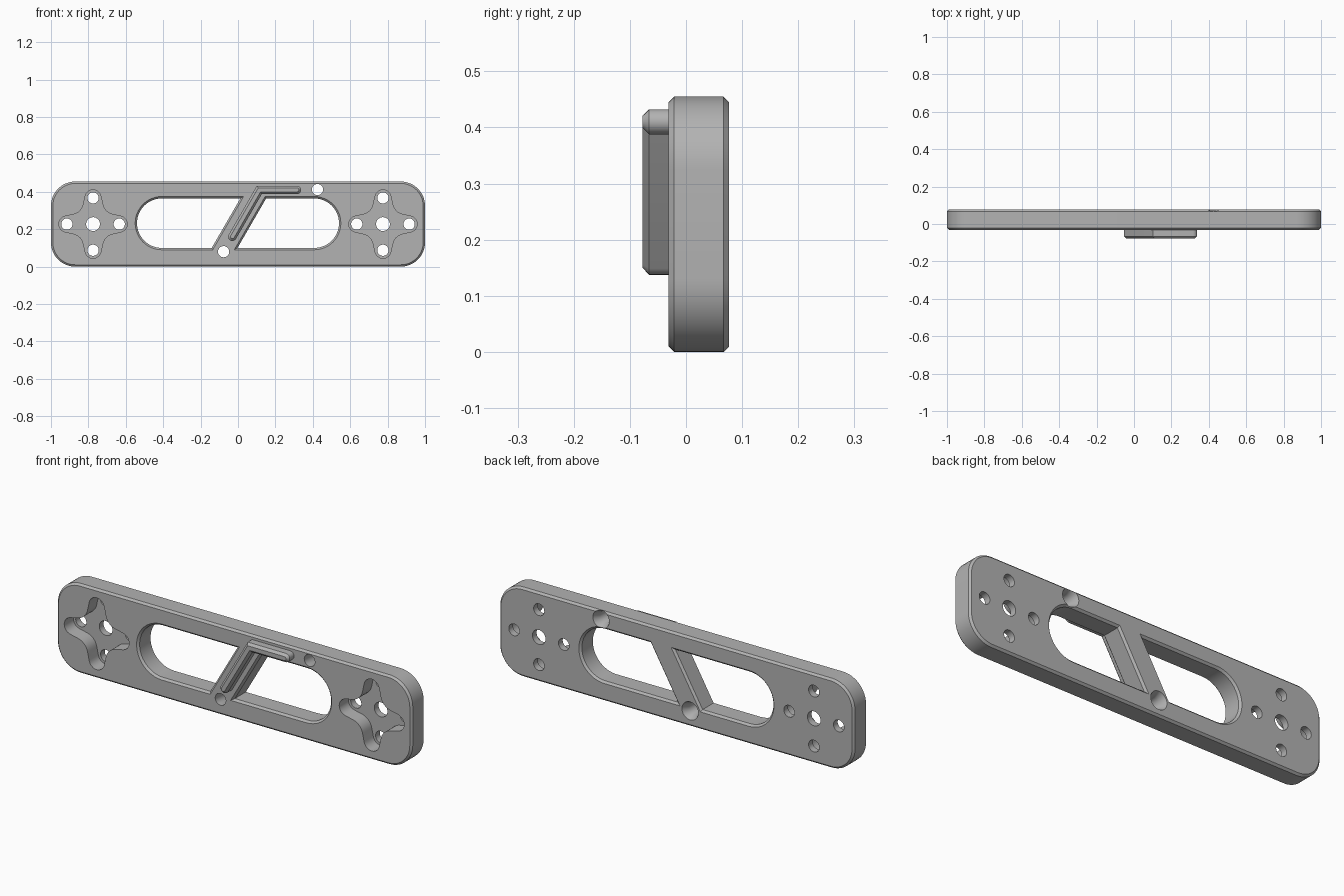
import bpy, bmesh
from math import cos, sin, radians
from mathutils import Vector

if "Cube" in bpy.data.objects:
    bpy.data.objects.remove(bpy.data.objects["Cube"])

FRONT, BACK, RIDGE = -0.031, 0.077, -0.0775   # depth planes
MID = 0.2275                                  # middle height
CH = 0.01                                     # edge chamfer

grey = bpy.data.materials.new("satin grey")
grey.diffuse_color = (0.45, 0.45, 0.45, 1)
grey.use_nodes = True
grey.node_tree.nodes["Principled BSDF"].inputs["Base Color"].default_value = (0.45, 0.45, 0.45, 1)


def arc(cx, cz, r, a0, a1, n=12):
    angles = [radians(a0 + (a1 - a0) * i / n) for i in range(n + 1)]
    return [Vector((cx + r * cos(a), cz + r * sin(a))) for a in angles]


def circle(cx, cz, r):
    return arc(cx, cz, r, 0, 360, 32)[:-1]


def grow(pts, d):
    """Offset a counter-clockwise outline outwards with mitred corners."""
    out = []
    for i, p in enumerate(pts):
        a = (p - pts[i - 1]).normalized()
        b = (pts[(i + 1) % len(pts)] - p).normalized()
        na, nb = Vector((a.y, -a.x)), Vector((b.y, -b.x))
        out.append(p + (na + nb) * (d / (1 + na.dot(nb))))
    return out


def solid(name, pts, levels):
    """Stack offset copies of an outline along y; levels are (y, offset)."""
    bm = bmesh.new()
    rings = [[bm.verts.new((p.x, y, p.y)) for p in grow(pts, d)] for y, d in levels]
    n = len(pts)
    for lo, hi in zip(rings, rings[1:]):
        for i in range(n):
            j = (i + 1) % n
            bm.faces.new((lo[i], lo[j], hi[j], hi[i]))
    bm.faces.new(rings[0])
    bm.faces.new(rings[-1])
    bmesh.ops.recalc_face_normals(bm, faces=bm.faces)
    mesh = bpy.data.meshes.new(name)
    bm.to_mesh(mesh)
    bm.free()
    mesh.materials.append(grey)
    obj = bpy.data.objects.new(name, mesh)
    bpy.context.collection.objects.link(obj)
    return obj


def select(obj):
    bpy.ops.object.select_all(action='DESELECT')
    obj.select_set(True)
    bpy.context.view_layer.objects.active = obj


def cut(target, pts, levels):
    cutter = solid("cutter", pts, levels)
    cutter.hide_render = True
    mod = target.modifiers.new("cut", 'BOOLEAN')
    mod.operation, mod.solver, mod.object = 'DIFFERENCE', 'EXACT', cutter
    select(target)
    bpy.ops.object.modifier_apply(modifier=mod.name)
    bpy.data.objects.remove(cutter)


# Rounded, chamfered plate
R = 0.13
outline = (arc(1 - R, 0.455 - R, R, 0, 90) + arc(R - 1, 0.455 - R, R, 90, 180)
           + arc(R - 1, R, R, 180, 270) + arc(1 - R, R, R, 270, 360))
plate = solid("plate", outline, [(FRONT, -CH), (FRONT + CH, 0), (BACK - CH, 0), (BACK, -CH)])

# Two chamfered windows leaving a slanted strut between them
window_levels = [(FRONT - CH, CH), (FRONT + CH, -CH), (BACK - CH, -CH), (BACK + CH, CH)]
r, cz = 0.1425, 0.2325
left_window = [Vector((0.03, cz + r))] + arc(-0.4075, cz, r, 90, 270, 24) + [Vector((-0.135, cz - r))]
right_window = [Vector((-0.02, cz - r))] + arc(0.4075, cz, r, -90, 90, 24) + [Vector((0.145, cz + r))]
cut(plate, left_window, window_levels)
cut(plate, right_window, window_levels)

# Four-armed pockets with screw holes through their floors
for cx in (-0.775, 0.775):
    star = []
    for k in range(4):
        q = radians(90 * k)
        arm = arc(0.14, 0, 0.043, -80, 80) + arc(0.12, 0.12, 0.07, 260, 190, 8)
        star += [Vector((cx + p.x * cos(q) - p.y * sin(q),
                         MID + p.x * sin(q) + p.y * cos(q))) for p in arm]
    cut(plate, star, [(FRONT - 0.02, 0), (0.043, 0)])
    for dx, dz, hr in ((0, 0, 0.037), (0.14, 0, 0.03), (-0.14, 0, 0.03), (0, 0.14, 0.03), (0, -0.14, 0.03)):
        cut(plate, circle(cx + dx, MID + dz, hr), [(0, 0), (BACK + 0.02, 0)])

# Two bolt holes, countersunk from the back
for hx, hz in ((0.425, 0.412), (-0.077, 0.08)):
    cut(plate, circle(hx, hz, 0.03), [(FRONT - 0.02, 0), (BACK - 0.035, 0),
                                      (BACK, 0.016), (BACK + 0.02, 0.016)])

# Raised bent ridge with round ends
w = 0.0225
start, bend, end = Vector((-0.03, 0.16)), Vector((0.114, 0.41)), Vector((0.315, 0.41))
miter = Vector((-sin(radians(30)), cos(radians(30)))) * (w / cos(radians(30)))
path = arc(*start, w, 150, 330) + [bend - miter] + arc(*end, w, -90, 90) + [bend + miter]
ridge = solid("ridge", path, [(RIDGE, -0.012), (RIDGE + 0.012, 0), (FRONT + 0.004, 0)])

for obj in (plate, ridge):
    select(obj)
    bpy.ops.object.shade_smooth_by_angle(angle=radians(30))
